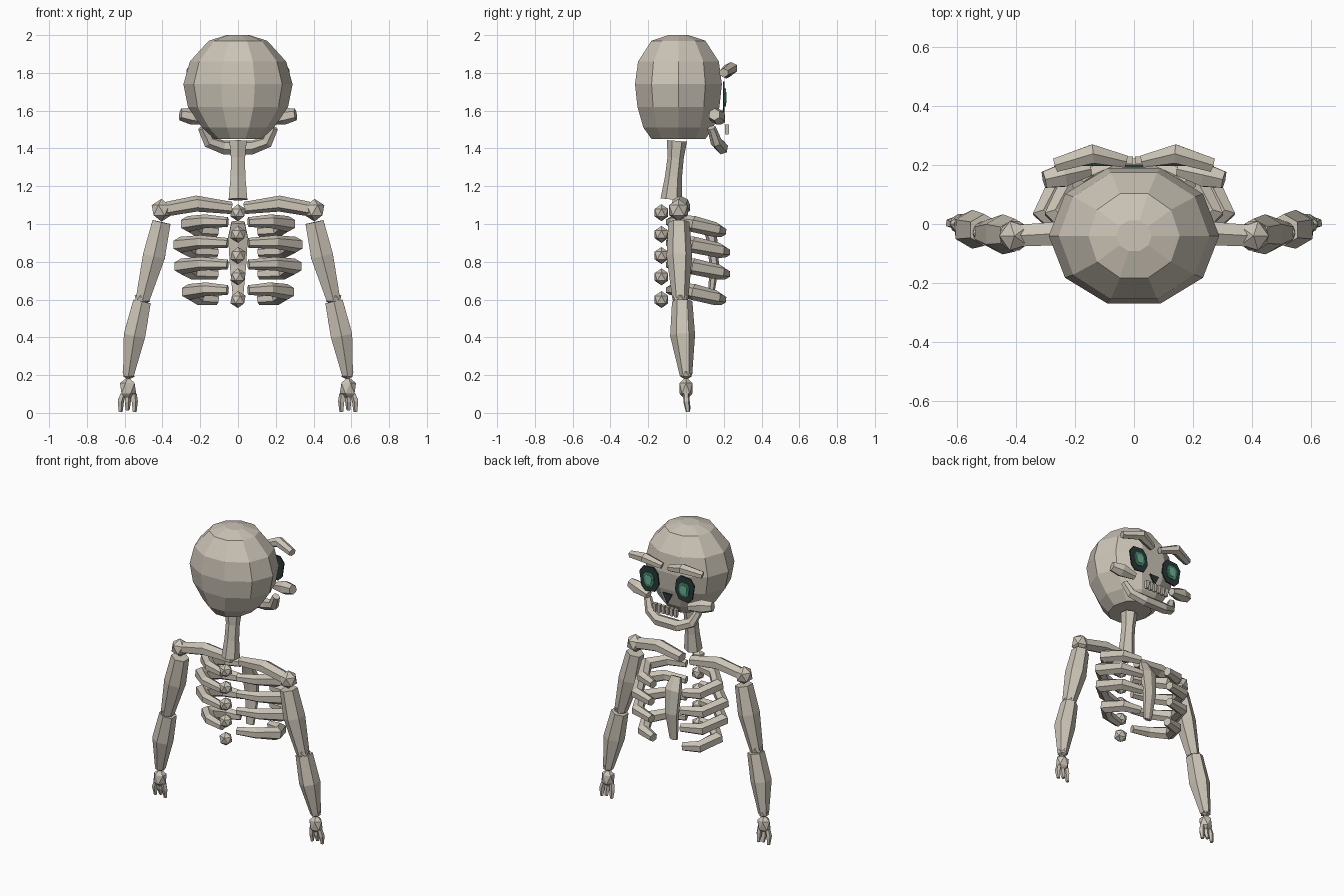
import bpy, bmesh, math
from mathutils import Vector


def material(name, col):
    m = bpy.data.materials.new(name)
    m.diffuse_color = (*col, 1)
    return m


BONE = material("bone", (0.60, 0.55, 0.47))
DARK = material("dark_socket", (0.022, 0.040, 0.036))
GREEN = material("green_iris", (0.06, 0.26, 0.16))
GLOW = material("pale_green_pupil", (0.14, 0.45, 0.29))


def finish(bm, name, mat, mirror):
    bmesh.ops.recalc_face_normals(bm, faces=bm.faces)
    me = bpy.data.meshes.new(name)
    bm.to_mesh(me)
    bm.free()
    me.materials.append(mat)
    ob = bpy.data.objects.new(name, me)
    bpy.context.collection.objects.link(ob)
    if mirror:
        mod = ob.modifiers.new("mirror", 'MIRROR')
        mod.use_mirror_merge = False
    return ob


def skin_rings(bm, rings):
    """Join equal rings of vertices and cap both ends."""
    n = len(rings[0])
    for a, b in zip(rings, rings[1:]):
        for i in range(n):
            j = (i + 1) % n
            bm.faces.new((a[i], a[j], b[j], b[i]))
    bm.faces.new(rings[0])
    bm.faces.new(rings[-1])


def bone(name, pts, radii, sides=6, ref=(0, 1, 0), flat=1.0, mirror=True, mat=BONE):
    """Faceted tapered bone along a path; flat scales it along ref."""
    bm = bmesh.new()
    pts = [Vector(p) for p in pts]
    rings = []
    for k, (p, r) in enumerate(zip(pts, radii)):
        t = (pts[min(k + 1, len(pts) - 1)] - pts[max(k - 1, 0)]).normalized()
        u = t.cross(Vector(ref)).normalized()
        v = u.cross(t)
        ring = []
        for i in range(sides):
            a = 2 * math.pi * (i + 0.5) / sides
            ring.append(bm.verts.new(p + u * r * math.cos(a) + v * r * flat * math.sin(a)))
        rings.append(ring)
    skin_rings(bm, rings)
    return finish(bm, name, mat, mirror)


def joint(name, loc, size, mirror=True):
    """Rough faceted knob."""
    bm = bmesh.new()
    bmesh.ops.create_icosphere(bm, subdivisions=1, radius=1)
    bmesh.ops.scale(bm, vec=size, verts=bm.verts)
    bmesh.ops.translate(bm, vec=loc, verts=bm.verts)
    return finish(bm, name, BONE, mirror)


def plate(name, outline, y, thick, mat, mirror=True):
    """Thin plate facing +y from an x,z outline."""
    bm = bmesh.new()
    skin_rings(bm, [[bm.verts.new((x, yy, z)) for x, z in outline]
                    for yy in (y, y + thick)])
    return finish(bm, name, mat, mirror)


# Skull: ten-sided stack of rings (z, x radius, y radius)
bm = bmesh.new()
profile = [(1.45, 0.125, 0.15), (1.51, 0.19, 0.195), (1.62, 0.265, 0.228),
           (1.74, 0.289, 0.242), (1.86, 0.255, 0.225), (1.97, 0.155, 0.15),
           (2.0, 0.06, 0.055)]
skin_rings(bm, [[bm.verts.new((rx * math.cos(math.tau * i / 10),
                               -0.04 + ry * math.sin(math.tau * i / 10), z))
                 for i in range(10)] for z, rx, ry in profile])
finish(bm, "skull", BONE, False)

# Face: brows, cheeks, jaw
bone("brow", [(0.03, 0.212, 0 + 1.79), (0.14, 0.238, 1.825), (0.265, 0.20, 1.80)],
     [0.024, 0.037, 0.027], 6, (0, 0, 1), 0.9)
bone("cheekbone", [(0.15, 0.185, 1.55), (0.24, 0.165, 1.57), (0.305, 0.15, 1.58)],
     [0.025, 0.045, 0.032], 6, (0, 0, 1))
bone("jaw", [(-0.19, 0.135, 1.51), (-0.155, 0.16, 1.435), (-0.075, 0.19, 1.405),
             (0.075, 0.19, 1.405), (0.155, 0.16, 1.435), (0.19, 0.135, 1.51)],
     [0.025, 0.034, 0.038, 0.038, 0.034, 0.025], 6, (0, 1, 0.3), 0.9, False)

# Eye sockets, irises, pupils and nose
cx, cz = 0.13, 1.67
shape = [(-0.06, 0.05), (-0.03, 0.085), (0.045, 0.08), (0.075, 0.04),
         (0.06, -0.055), (0.03, -0.085), (-0.04, -0.075), (-0.07, -0.02)]


def scaled(s):
    return [(cx + x * s, cz + z * s) for x, z in shape]


plate("eye_socket", scaled(1.0), 0.196, 0.009, DARK)
plate("iris", scaled(0.55), 0.204, 0.007, GREEN)
plate("pupil", scaled(0.35), 0.210, 0.005, GLOW)
plate("nose_hole", [(-0.035, 1.605), (0.035, 1.605), (0, 1.535)], 0.192, 0.009, DARK, False)

# Teeth
for i in range(6):
    x = (i - 2.5) * 0.031
    bone("tooth", [(x, 0.217, 1.475), (x, 0.217, 1.528)], [0.013, 0.017], 4,
         (0, 1, 0), 1.0, False)

# Neck and vertebrae
bone("neck", [(0, -0.078, 1.13), (0, -0.066, 1.25), (0, -0.055, 1.35), (0, -0.048, 1.44)],
     [0.057, 0.045, 0.043, 0.053], 6, (0, 1, 0), 1.0, False)
for z in (1.06, 0.945, 0.833, 0.72, 0.6):
    joint("vertebra", (0, -0.13, z), (0.045, 0.042, 0.045), False)

# Breastbone
bone("breastbone", [(0, 0.10, 1.01), (0, 0.135, 0.93), (0, 0.15, 0.78), (0, 0.13, 0.6)],
     [0.04, 0.06, 0.05, 0.03], 6, (0, 1, 0), 0.5, False)

# Ribs: level height, reach and front depth
for z, w, d in ((0.99, 0.265, 0.19), (0.88, 0.305, 0.21), (0.765, 0.30, 0.21), (0.63, 0.26, 0.19)):
    bone("rib", [(0.055, -0.085, z + 0.02), (w * 0.65, -0.055, z + 0.025),
                 (w, 0.04, z + 0.01), (w * 0.8, d - 0.035, z - 0.02),
                 (0.11, d, z - 0.03)],
         [0.026, 0.036, 0.043, 0.040, 0.028], 6, (0, 0, 1))

# Collarbones and shoulders
bone("collarbone", [(0.035, -0.01, 1.085), (0.22, -0.03, 1.108), (0.40, -0.04, 1.075)],
     [0.036, 0.047, 0.042], 6, (0, 0, 1), 0.9)
joint("shoulder", (0.405, -0.04, 1.073), (0.058, 0.058, 0.06))

# Arms
bone("upper_arm", [(0.405, -0.038, 1.01), (0.445, -0.035, 0.83), (0.505, -0.03, 0.6)],
     [0.056, 0.068, 0.042])
joint("elbow", (0.507, -0.03, 0.605), (0.045, 0.045, 0.035))
bone("forearm", [(0.508, -0.02, 0.59), (0.548, -0.018, 0.41), (0.58, 0, 0.2)],
     [0.054, 0.066, 0.033])
joint("wrist", (0.58, 0, 0.205), (0.035, 0.035, 0.03))

# Hands
joint("palm", (0.582, 0, 0.13), (0.048, 0.04, 0.062))
for x0, x1, tip, y in ((0.61, 0.622, 0.005, 0.01), (0.583, 0.585, 0.015, 0.015),
                       (0.552, 0.548, 0.005, 0.01)):
    bone("finger", [(x0, 0, 0.10), (x1, 0.003, 0.06), (x1, y, tip)],
         [0.016, 0.018, 0.011], 5)
